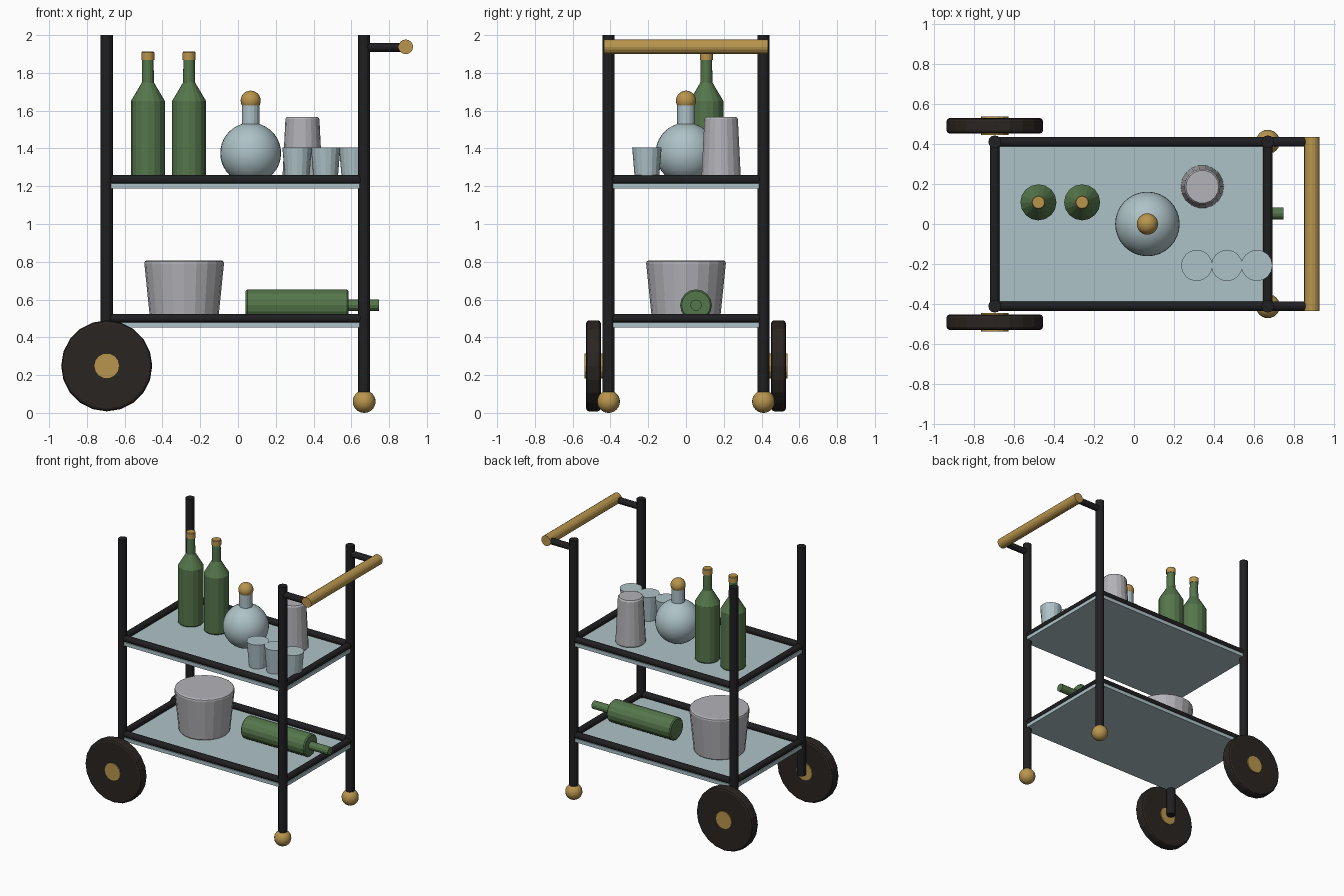
import bpy, bmesh, math
from mathutils import Vector, Matrix

if "Cube" in bpy.data.objects:
    bpy.data.objects.remove(bpy.data.objects["Cube"])


def material(name, rgb):
    m = bpy.data.materials.new(name)
    m.diffuse_color = (*rgb, 1)
    m.use_nodes = True
    m.node_tree.nodes["Principled BSDF"].inputs["Base Color"].default_value = m.diffuse_color
    return m


BLACK = material("black_metal", (0.014, 0.014, 0.016))
RUBBER = material("rubber", (0.023, 0.018, 0.015))
BRASS = material("brass", (0.48, 0.30, 0.075))
GLASS = material("glass", (0.42, 0.54, 0.57))
GREEN = material("green_glass", (0.09, 0.18, 0.07))
STEEL = material("steel", (0.45, 0.45, 0.48))


def finish(name, bm, mat, smooth=None):
    bmesh.ops.recalc_face_normals(bm, faces=bm.faces)
    me = bpy.data.meshes.new(name)
    bm.to_mesh(me)
    bm.free()
    me.materials.append(mat)
    ob = bpy.data.objects.new(name, me)
    bpy.context.collection.objects.link(ob)
    if smooth:
        me.shade_smooth()
    return ob


def lathe(name, profile, loc, mat, n=16, axis=(0, 0, 1)):
    """Closed solid turned from (radius, height) points along an axis."""
    bm = bmesh.new()
    rot = Vector((0, 0, 1)).rotation_difference(Vector(axis)).to_matrix().to_4x4()
    mtx = Matrix.Translation(loc) @ rot
    rings = []
    for r, h in profile:
        rings.append([bm.verts.new(mtx @ Vector((r * math.cos(2 * math.pi * i / n),
                                                 r * math.sin(2 * math.pi * i / n), h)))
                      for i in range(n)])
    for a, b in zip(rings, rings[1:]):
        for i in range(n):
            j = (i + 1) % n
            bm.faces.new((a[i], a[j], b[j], b[i]))
    bm.faces.new(rings[0][::-1])
    bm.faces.new(rings[-1])
    return finish(name, bm, mat)


def rod(name, a, b, r, mat, n=12):
    a, b = Vector(a), Vector(b)
    return lathe(name, [(r, 0), (r, (b - a).length)], a, mat, n, (b - a).normalized())


def ball(name, loc, r, mat, u=24, v=16):
    bm = bmesh.new()
    bmesh.ops.create_uvsphere(bm, u_segments=u, v_segments=v, radius=r,
                              matrix=Matrix.Translation(loc))
    return finish(name, bm, mat, True)


def box(name, loc, size, mat):
    bm = bmesh.new()
    bmesh.ops.create_cube(bm, size=1, matrix=Matrix.Translation(loc) @ Matrix.Diagonal((*size, 1)))
    return finish(name, bm, mat)


XL, XR, Y = -0.695, 0.668, 0.41

# Posts, wheels, ball feet and handle arms on both sides
for s, side in ((-1, "front"), (1, "back")):
    rod(f"{side}_wheel_post", (XL, s * Y, 0.24), (XL, s * Y, 2), 0.032, BLACK)
    rod(f"{side}_handle_post", (XR, s * Y, 0.06), (XR, s * Y, 2), 0.032, BLACK)
    ball(f"{side}_ball_foot", (XR, s * Y, 0.06), 0.06, BRASS)
    lathe(f"{side}_wheel", [(0.225, -0.039), (0.236, -0.034), (0.241, -0.024),
                            (0.241, 0.024), (0.236, 0.034), (0.225, 0.039)],
          (XL, s * 0.49, 0.249), RUBBER, 20, (0, 1, 0))
    rod(f"{side}_wheel_hub", (XL, s * 0.443, 0.249), (XL, s * 0.537, 0.249), 0.068, BRASS, 14)
    rod(f"{side}_handle_arm", (XR, s * Y, 1.935), (0.887, s * Y, 1.935), 0.024, BLACK)

# Push handle
rod("push_handle", (0.888, -0.435, 1.938), (0.888, 0.435, 1.938), 0.039, BRASS, 16)

# Shelves: glass panel inside four rails
for tier, z in (("lower", 0.50), ("upper", 1.235)):
    for s, side in ((-1, "front"), (1, "back")):
        rod(f"{tier}_{side}_rail", (XL, s * Y, z), (XR, s * Y, z), 0.024, BLACK)
    for x, side in ((XL, "left"), (XR, "right")):
        rod(f"{tier}_{side}_rail", (x, -Y, z), (x, Y, z), 0.024, BLACK)
    box(f"{tier}_glass_shelf", ((XL + XR) / 2, 0, z - 0.034), (1.403, 0.86, 0.027), GLASS)

TOP, LOW = 1.214, 0.479

# Standing bottles with caps
for k, x in enumerate((-0.477, -0.259), 1):
    lathe(f"bottle_{k}", [(0.084, 0), (0.09, 0.008), (0.09, 0.437), (0.032, 0.535), (0.03, 0.66)],
          (x, 0.108, TOP), GREEN)
    lathe(f"bottle_cap_{k}", [(0.034, 0.655), (0.034, 0.694), (0.03, 0.699)],
          (x, 0.108, TOP), BRASS)

# Round decanter with stopper
ball("decanter_body", (0.067, 0, 1.375), 0.161, GLASS, 32, 20)
rod("decanter_neck", (0.067, 0, 1.50), (0.067, 0, 1.63), 0.047, GLASS, 16)
ball("decanter_stopper", (0.067, 0, 1.653), 0.053, BRASS)

# Shaker and tumblers
lathe("shaker", [(0.102, 0), (0.107, 0.006), (0.09, 0.342), (0.082, 0.353)],
      (0.341, 0.186, TOP), STEEL, 18)
for k, x in enumerate((0.313, 0.464, 0.613), 1):
    lathe(f"tumbler_{k}", [(0.062, 0), (0.078, 0.191)], (x, -0.207, TOP), GLASS)

# Ice bucket and lying bottle on the lower shelf
lathe("ice_bucket", [(0.172, 0), (0.18, 0.01), (0.211, 0.313), (0.208, 0.323), (0.198, 0.329)],
      (-0.285, 0, LOW), STEEL, 20)
lathe("lying_bottle_body", [(0.076, 0), (0.084, 0.008), (0.084, 0.535), (0.076, 0.543)],
      (0.041, 0.053, 0.57), GREEN, 16, (1, 0, 0))
rod("lying_bottle_neck", (0.57, 0.053, 0.57), (0.747, 0.053, 0.57), 0.03, GREEN)
